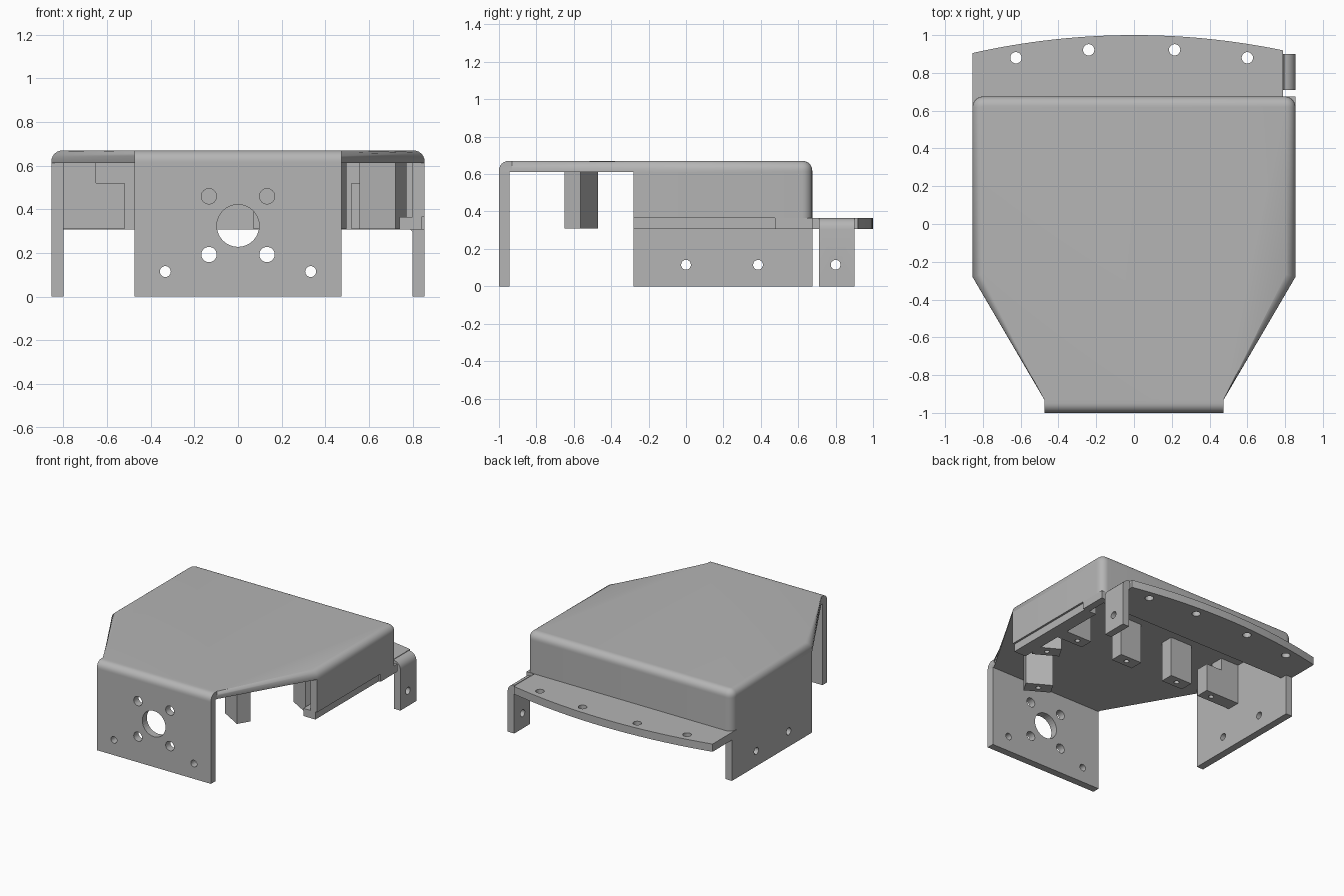
import bpy, bmesh, math
from mathutils import Matrix, Vector

old = bpy.data.objects.get("Cube")
if old:
    bpy.data.objects.remove(old, do_unlink=True)

grey = bpy.data.materials.new("sheet grey")
grey.use_nodes = True
COLOUR = (0.46, 0.46, 0.46, 1)
grey.diffuse_color = COLOUR
grey.node_tree.nodes["Principled BSDF"].inputs["Base Color"].default_value = COLOUR

T = 0.055          # sheet thickness
W, F = 0.855, 0.475  # half widths of body and front
BACK, BEND = 0.675, -0.28
TOP, UNDER = 0.67, 0.612


def finish(name, bm):
    bmesh.ops.recalc_face_normals(bm, faces=bm.faces)
    me = bpy.data.meshes.new(name)
    bm.to_mesh(me)
    bm.free()
    me.materials.append(grey)
    ob = bpy.data.objects.new(name, me)
    bpy.context.collection.objects.link(ob)
    return ob


def prism_mesh(points, z0, z1):
    bm = bmesh.new()
    face = bm.faces.new([bm.verts.new((x, y, z0)) for x, y in points])
    up = bmesh.ops.extrude_face_region(bm, geom=[face])["geom"]
    bmesh.ops.translate(bm, verts=[v for v in up if isinstance(v, bmesh.types.BMVert)],
                        vec=(0, 0, z1 - z0))
    return bm


def prism(name, points, z0, z1):
    return finish(name, prism_mesh(points, z0, z1))


def box(name, x0, x1, y0, y1, z0, z1):
    return prism(name, [(x0, y0), (x1, y0), (x1, y1), (x0, y1)], z0, z1)


def arc(cx, cy, r, a0, a1, n=6):
    angles = [math.radians(a0 + (a1 - a0) * i / n) for i in range(n + 1)]
    return [(cx + r * math.cos(a), cy + r * math.sin(a)) for a in angles]


def drill(ob, axis, holes):
    """Cut round holes along an axis; each hole is (centre, radius)."""
    bm = bmesh.new()
    turn = Vector((0, 0, 1)).rotation_difference(Vector(axis)).to_matrix().to_4x4()
    for centre, r in holes:
        bmesh.ops.create_cone(bm, cap_ends=True, segments=32, radius1=r, radius2=r,
                              depth=0.2, matrix=Matrix.Translation(centre) @ turn)
    cutter = finish(ob.name + "_hole_cutter", bm)
    cutter.hide_render = True
    cutter.hide_set(True)
    mod = ob.modifiers.new("holes", 'BOOLEAN')
    mod.operation = 'DIFFERENCE'
    mod.solver = 'EXACT'
    mod.object = cutter


def smooth(ob):
    bpy.ops.object.select_all(action='DESELECT')
    ob.select_set(True)
    bpy.context.view_layer.objects.active = ob
    bpy.ops.object.shade_smooth_by_angle(angle=math.radians(35))


# Top cover with rolled edges
R = 0.056
outline = [(-F, -1), (F, -1), (F, -0.93), (W, BEND)]
outline += arc(W - R, BACK - R, R, 0, 90) + arc(R - W, BACK - R, R, 90, 180)
outline += [(-W, BEND), (-F, -0.93)]
bm = prism_mesh(outline, UNDER, TOP)


def rolled(e):
    a, b = (v.co for v in e.verts)
    short_side = abs(abs(a.x) - F) < 0.001 and abs(a.x - b.x) < 0.001
    return min(a.z, b.z) > TOP - 0.001 and not short_side


bm.normal_update()
bmesh.ops.bevel(bm, geom=[e for e in bm.edges if rolled(e)], offset=0.05,
                segments=6, profile=0.5, affect='EDGES', clamp_overlap=False)
smooth(finish("top_cover", bm))

# Side and back walls in one bent strip
wall = [(W, BEND)] + arc(W - R, BACK - R, R, 0, 90) + arc(R - W, BACK - R, R, 90, 180)
wall += [(-W, BEND), (T - W, BEND), (T - W, BACK - T), (W - T, BACK - T), (W - T, BEND)]
smooth(prism("side_and_back_walls", wall, 0.365, UNDER))

# Long side wall down to the ground
lower = box("lower_side_wall", -W, T - W, BEND, BACK, 0, 0.365)
drill(lower, (1, 0, 0), [((-W, y, 0.115), 0.026) for y in (0.0, 0.385)])

# Short side wall lip and stepped inner flange
box("side_wall_lip", W - T, W, 0.475, BACK, 0.307, 0.365)
box("side_flange", 0.74, W - 0.015, BEND, 0.475, 0.307, 0.365)

# Front plate with bore and screw holes
front = box("front_plate", -F, F, -1, T - 1, 0, UNDER)
holes = [((0, -1, 0.325), 0.097)]
for s in (-1, 1):
    holes += [((s * 0.133, -1, 0.46), 0.035), ((s * 0.133, -1, 0.193), 0.035),
              ((s * 0.333, -1, 0.115), 0.025)]
drill(front, (0, 1, 0), holes)

# Rear shelf with a curved edge
BOW = 3.9
edge = [0.79 - (0.79 + W) * i / 32 for i in range(33)]
shelf = [(-W, 0.62), (0.79, 0.62)]
shelf += [(x, 1 - BOW + math.sqrt(BOW * BOW - x * x)) for x in edge]
rear = prism("rear_shelf", shelf, 0.307, 0.365)
drill(rear, (0, 0, 1), [((x, y, 0.335), 0.03) for x, y in
                        ((-0.625, 0.88), (-0.24, 0.922), (0.215, 0.922), (0.6, 0.88))])

# Bent tab at the end of the shelf
profile = [(0.79, 0.307), (W - T, 0.297), (W - T, 0), (W, 0)]
profile += arc(W - 0.06, 0.305, 0.06, 0, 90)
bm = bmesh.new()
face = bm.faces.new([bm.verts.new((x, 0.71, z)) for x, z in profile])
up = bmesh.ops.extrude_face_region(bm, geom=[face])["geom"]
bmesh.ops.translate(bm, verts=[v for v in up if isinstance(v, bmesh.types.BMVert)],
                    vec=(0, 0.19, 0))
tab = finish("shelf_tab", bm)
smooth(tab)
drill(tab, (1, 0, 0), [((W, 0.8, 0.115), 0.026)])

# Mounting posts under the cover
MOUNT = 0.31
for side, s in (("left", 1), ("right", -1)):
    a, b, c = s * 0.52, s * 0.65, s * (W - T)
    low = box(side + "_outer_post", min(a, c), max(a, c), 0.06, 0.16, MOUNT, 0.52)
    box(side + "_outer_post_neck", min(b, c), max(b, c), 0.06, 0.16, 0.52, UNDER)
    drill(low, (0, 0, 1), [((s * 0.6, 0.11, MOUNT - 0.05), 0.018)])
for name, x in (("left_inner_post", 0.16), ("right_inner_post", -0.29)):
    post = box(name, x - 0.09, x + 0.09, 0.06, 0.16, MOUNT, UNDER)
    drill(post, (0, 0, 1), [((x, 0.11, MOUNT - 0.05), 0.018)])

# Angled posts along the slanted edge
for name, x, y in (("front_angled_post", 0.39, -0.56), ("side_angled_post", 0.665, -0.14)):
    post = box(name, -0.095, 0.095, -0.05, 0.05, MOUNT, UNDER)
    post.data.transform(Matrix.Translation((x, y, 0)) @ Matrix.Rotation(math.radians(-30), 4, 'Z'))
    drill(post, (0, 0, 1), [((x, y, MOUNT - 0.05), 0.018)])
